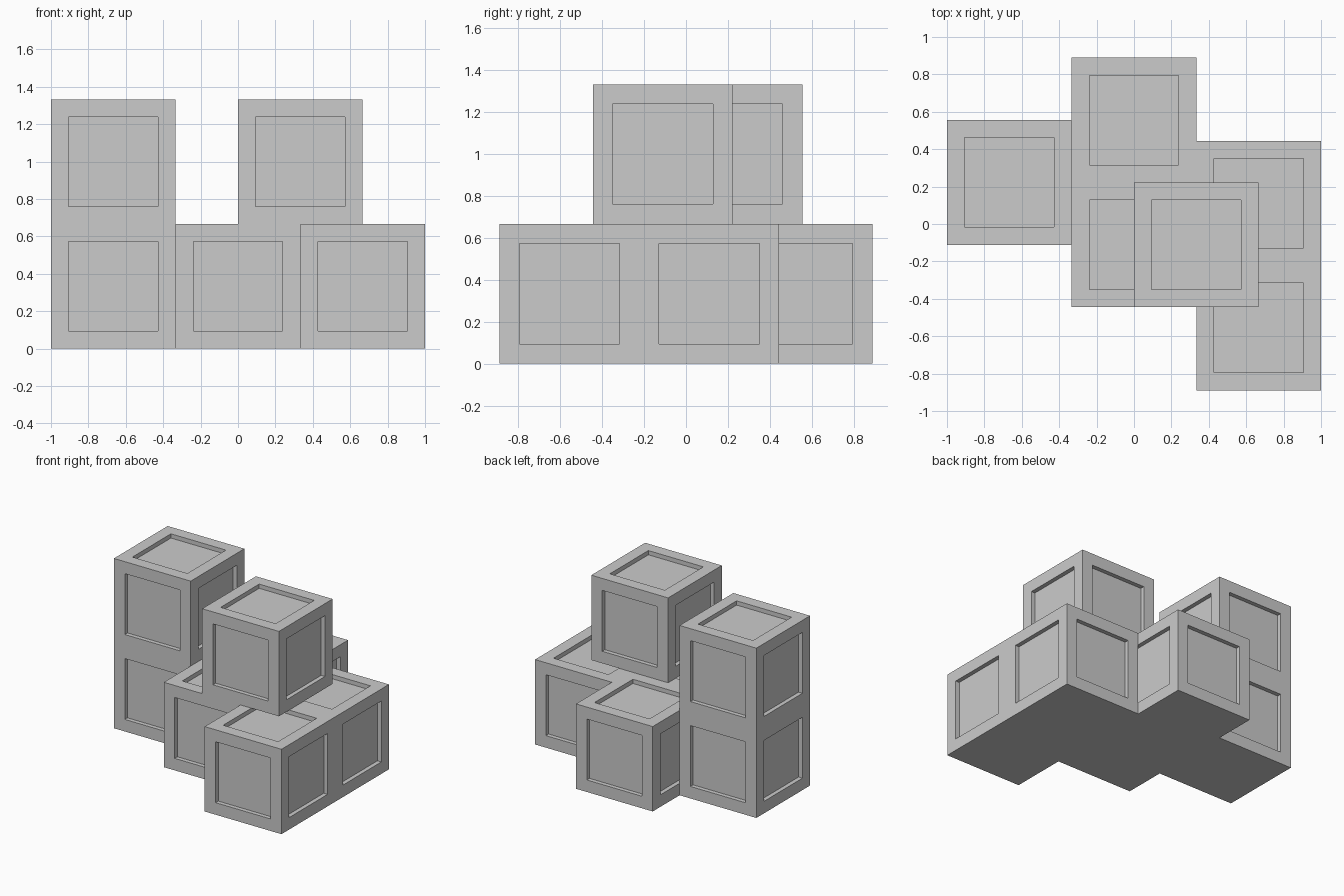
import bpy, bmesh
from mathutils import Vector

if "Cube" in bpy.data.objects:
    bpy.data.objects.remove(bpy.data.objects["Cube"])

S = 2 / 3            # cube size
MARGIN = S * 0.2     # frame width around each panel
DEPTH = S * 0.05     # panel recess
DIRS = {'L': Vector((-1, 0, 0)), 'R': Vector((1, 0, 0)), 'F': Vector((0, -1, 0)),
        'B': Vector((0, 1, 0)), 'T': Vector((0, 0, 1))}


def panelled_cube(name, x, y, z, sides):
    """Cube with min corner (x, y, z) and a recessed square panel on the listed sides."""
    bm = bmesh.new()
    bmesh.ops.create_cube(bm, size=S)
    bm.normal_update()
    faces = [f for f in bm.faces if any(f.normal.dot(DIRS[s]) > 0.9 for s in sides)]
    for f in faces:
        bmesh.ops.inset_individual(bm, faces=[f], thickness=MARGIN, depth=0)
        bmesh.ops.translate(
            bm, vec=-f.normal * DEPTH,
            verts=[v for v in bmesh.ops.extrude_discrete_faces(bm, faces=[f])['faces'][0].verts]
        ) if f.is_valid else None
    bmesh.ops.translate(bm, verts=bm.verts, vec=(x + S / 2, y + S / 2, z + S / 2))
    bmesh.ops.recalc_face_normals(bm, faces=bm.faces)
    me = bpy.data.meshes.new(name)
    bm.to_mesh(me)
    bm.free()
    ob = bpy.data.objects.new(name, me)
    bpy.context.collection.objects.link(ob)
    return ob


# Cubes: panels are left out where a neighbour covers the whole side
cubes = [
    panelled_cube("stacked_blocks", -1 / 3, -4 / 9, 0, "LFT"),
    panelled_cube("middle_back", -1 / 3, 2 / 9, 0, "LRBT"),
    panelled_cube("right_front", 1 / 3, -8 / 9, 0, "LRFT"),
    panelled_cube("right_back", 1 / 3, -2 / 9, 0, "RBT"),
    panelled_cube("left_lower", -1, -1 / 9, 0, "LFB"),
    panelled_cube("left_upper", -1, -1 / 9, S, "LRFBT"),
    panelled_cube("top_block", 0, -4 / 9, S, "LRFBT"),
]

# Fuse everything into one solid
base = cubes[0]
for c in cubes[1:]:
    m = base.modifiers.new("union_" + c.name, 'BOOLEAN')
    m.operation, m.solver, m.object = 'UNION', 'EXACT', c
bpy.context.view_layer.update()
fused = bpy.data.meshes.new_from_object(
    base.evaluated_get(bpy.context.evaluated_depsgraph_get()))
base.modifiers.clear()
base.data = fused
for c in cubes[1:]:
    bpy.data.objects.remove(c)

# Clean flush seams
bm = bmesh.new()
bm.from_mesh(fused)
bmesh.ops.remove_doubles(bm, verts=bm.verts, dist=1e-5)
bmesh.ops.dissolve_limit(bm, angle_limit=0.01, verts=bm.verts, edges=bm.edges)
bm.to_mesh(fused)
bm.free()
